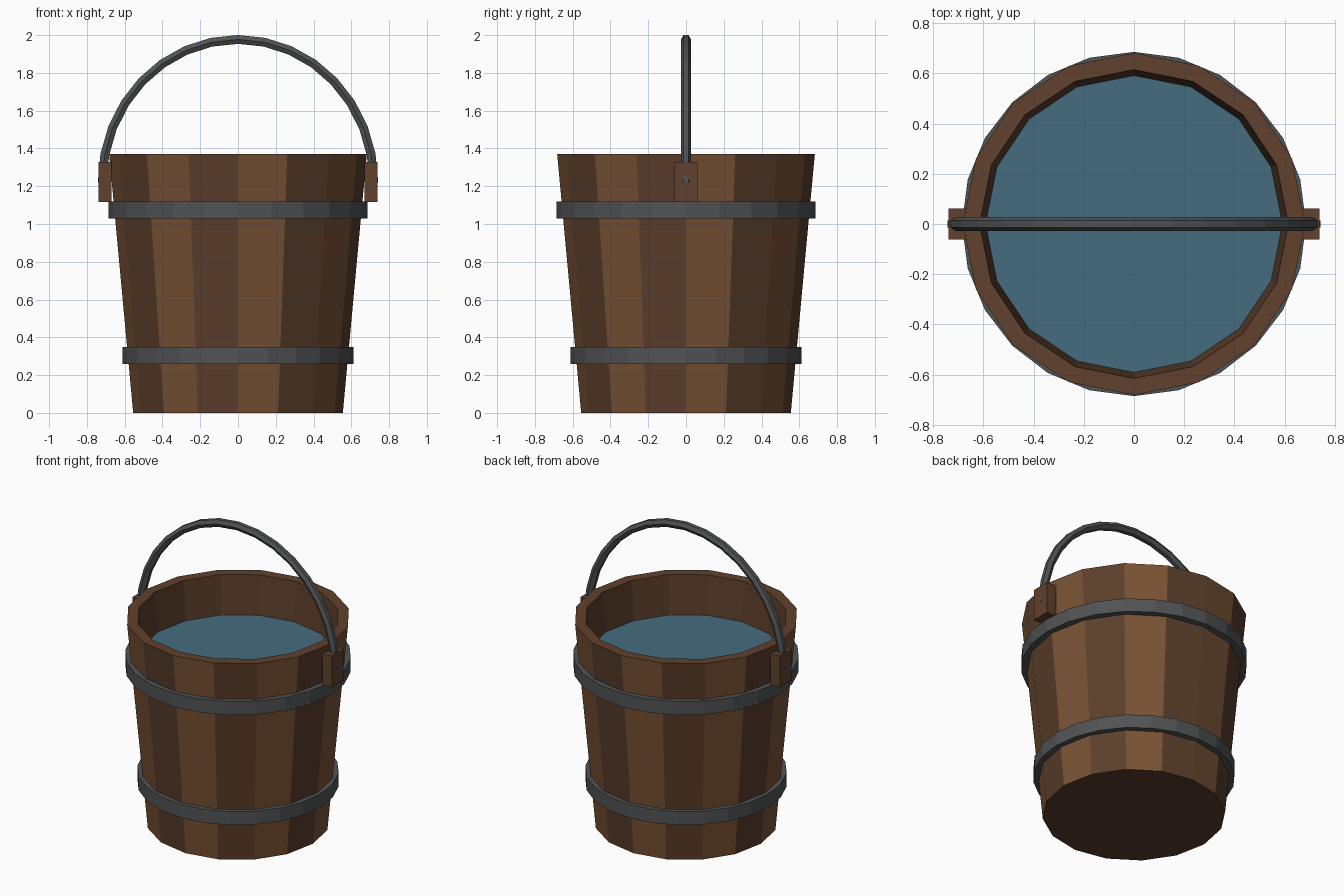
import bpy, bmesh
from math import sin, cos, pi

if "Cube" in bpy.data.objects:
    bpy.data.objects.remove(bpy.data.objects["Cube"])


def material(name, rgb):
    m = bpy.data.materials.new(name)
    m.diffuse_color = (*rgb, 1)
    m.use_nodes = True
    m.node_tree.nodes["Principled BSDF"].inputs["Base Color"].default_value = m.diffuse_color
    return m


LIGHT = material("light_wood", (0.19, 0.085, 0.035))
DARK = material("dark_wood", (0.105, 0.048, 0.024))
TRIM = material("trim_wood", (0.12, 0.052, 0.026))
IRON = material("iron", (0.08, 0.084, 0.088))
WATER = material("water", (0.06, 0.15, 0.21))


def finish(bm, name, mats):
    bmesh.ops.recalc_face_normals(bm, faces=bm.faces)
    mesh = bpy.data.meshes.new(name)
    bm.to_mesh(mesh)
    bm.free()
    for m in mats:
        mesh.materials.append(m)
    obj = bpy.data.objects.new(name, mesh)
    bpy.context.collection.objects.link(obj)
    return obj


def skin(bm, rings, pick=lambda i, k: 0):
    """Bridge consecutive closed rings of vertices with quads."""
    for i, (a, b) in enumerate(zip(rings, rings[1:])):
        n = len(a)
        for k in range(n):
            j = (k + 1) % n
            bm.faces.new((a[k], a[j], b[j], b[k])).material_index = pick(i, k)


def circle(bm, r, z, n):
    return [bm.verts.new((r * cos(2 * pi * k / n), r * sin(2 * pi * k / n), z))
            for k in range(n)]


# Tapered bucket body: 16 alternating staves, flat rim, inner wall and floor
bm = bmesh.new()
profile = [(0.555, 0), (0.682, 1.37), (0.615, 1.37), (0.50, 0.10)]
rings = [circle(bm, r, z, 16) for r, z in profile]
skin(bm, rings, lambda i, k: k % 2 if i == 0 else (2 if i == 1 else 1))
for cap in (rings[0], rings[-1]):
    bm.faces.new(cap).material_index = 1
finish(bm, "bucket_staves", [LIGHT, DARK, TRIM])

# Water surface
bm = bmesh.new()
bm.faces.new(circle(bm, 0.592, 1.11, 16))
finish(bm, "water", [WATER])

# Iron hoops
for name, r_in, r_out, z0, z1 in (("lower_hoop", 0.56, 0.612, 0.26, 0.35),
                                  ("upper_hoop", 0.63, 0.686, 1.03, 1.12)):
    bm = bmesh.new()
    rings = [circle(bm, r, z, 24) for r, z in
             ((r_in, z0), (r_out, z0), (r_out, z1), (r_in, z1))]
    skin(bm, rings + rings[:1])
    finish(bm, name, [IRON])

# Wooden ears that carry the handle
for name, side in (("left_ear", -1), ("right_ear", 1)):
    bm = bmesh.new()
    bmesh.ops.create_cube(bm, size=1)
    bmesh.ops.scale(bm, vec=(0.07, 0.124, 0.21), verts=bm.verts)
    bmesh.ops.translate(bm, vec=(side * 0.704, 0, 1.222), verts=bm.verts)
    finish(bm, name, [TRIM])

# Arched handle: hexagonal bar swept along a half ellipse
bm = bmesh.new()
rings = []
for i in range(17):
    t = pi * i / 16
    ring = []
    for k in range(6):
        a = pi * k / 3
        out, y = 0.027 * sin(a), 0.027 * cos(a)
        ring.append(bm.verts.new(((0.719 + out) * cos(t), y,
                                  1.22 + (0.757 + out) * sin(t))))
    rings.append(ring)
skin(bm, rings)
bm.faces.new(rings[0])
bm.faces.new(rings[-1])
finish(bm, "handle", [IRON])
